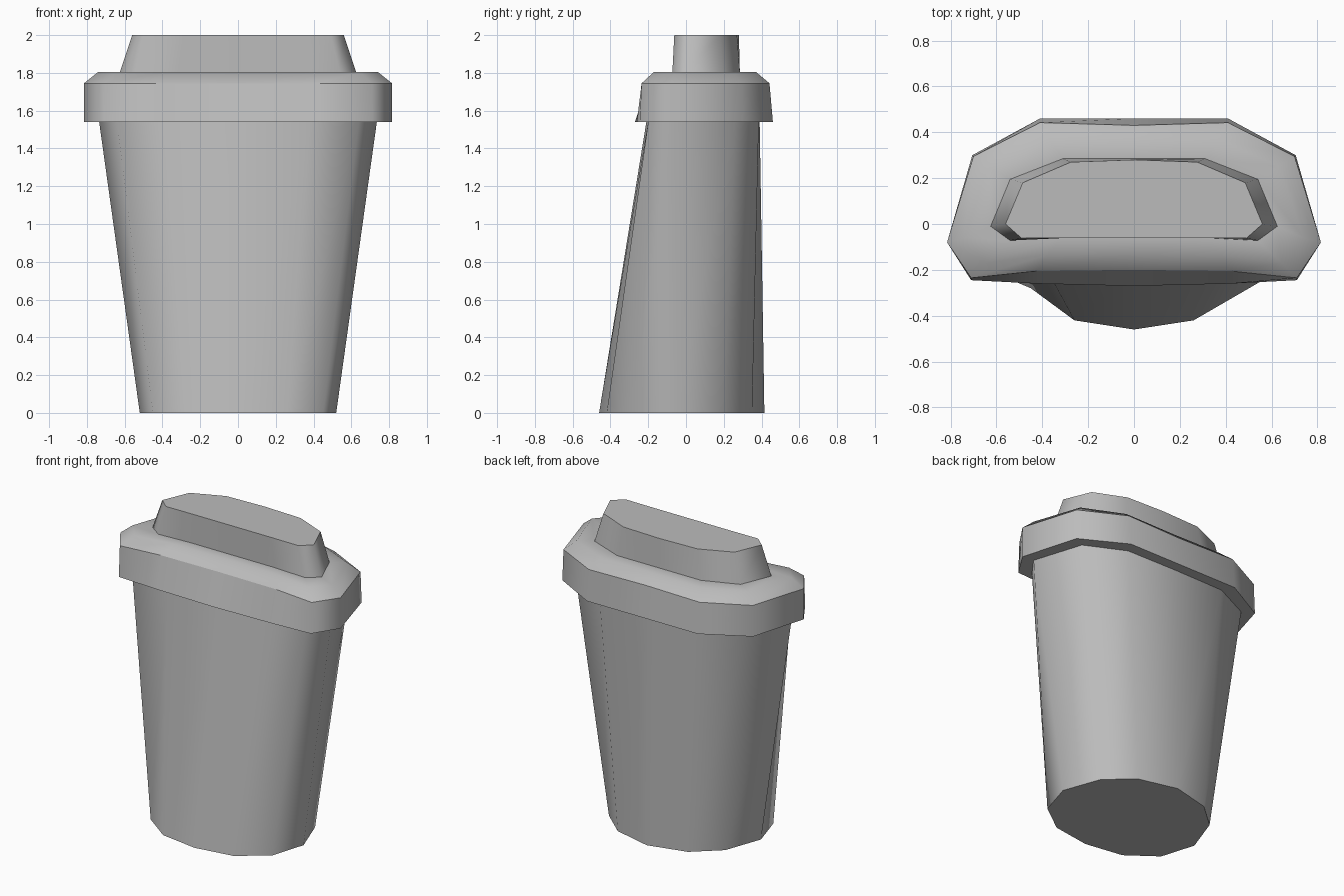
import bpy
import bmesh

if "Cube" in bpy.data.objects:
    bpy.data.objects.remove(bpy.data.objects["Cube"], do_unlink=True)

grey = bpy.data.materials.new("plain grey")
grey.use_nodes = True
grey.diffuse_color = (0.5, 0.5, 0.5, 1)
grey.node_tree.nodes["Principled BSDF"].inputs["Base Color"].default_value = (0.5, 0.5, 0.5, 1)


def loft(name, sections, soft=(), cap_bottom=True, cap_top=True):
    """Skin mirrored half outlines (front centre to back centre), bottom to top.
    Section edges are sharp unless listed in soft; upright edges are smooth."""
    bm = bmesh.new()
    rings = []
    for z, half in sections:
        outline = half + [(-x, y) for x, y in reversed(half[1:-1])]
        rings.append([bm.verts.new((x, y, z)) for x, y in outline])
    for low, high in zip(rings, rings[1:]):
        n = len(low)
        for i in range(n):
            j = (i + 1) % n
            bm.faces.new((low[i], low[j], high[j], high[i]))
    if cap_bottom:
        bm.faces.new(rings[0][::-1])
    if cap_top:
        bm.faces.new(rings[-1])
    for f in bm.faces:
        f.smooth = True
    for k, ring in enumerate(rings):
        if k not in soft:
            for a, b in zip(ring, ring[1:] + ring[:1]):
                bm.edges.get((a, b)).smooth = False
    mesh = bpy.data.meshes.new(name)
    bm.to_mesh(mesh)
    bm.free()
    mesh.materials.append(grey)
    obj = bpy.data.objects.new(name, mesh)
    bpy.context.collection.objects.link(obj)
    return obj


# Tapered cup, oval at the foot and flattened towards the rim
foot = [(0, -.46), (.26, -.42), (.45, -.28), (.52, -.05), (.43, .2), (.26, .35), (0, .415)]
rim = [(0, -.21), (.38, -.2), (.64, -.2), (.735, -.07), (.63, .26), (.37, .385), (0, .39)]
loft("cup_body", [(0, foot), (1.54, rim)], cap_top=False)

# Lid: overhanging skirt with a softened shoulder
skirt = [(0, -.27), (.42, -.26), (.71, -.245), (.815, -.08), (.705, .3), (.41, .46), (0, .46)]
edge = [(0, -.2), (.42, -.205), (.71, -.235), (.815, -.08), (.7, .295), (.41, .442), (0, .43)]
shoulder = [(0, -.13), (.38, -.135), (.645, -.17), (.74, -.06), (.635, .25), (.37, .37), (0, .365)]
plug_base = [(0, -.06), (.31, -.06), (.54, -.072), (.625, -.01), (.54, .195), (.31, .285), (0, .285)]
loft("lid", [(1.54, skirt), (1.745, edge), (1.805, shoulder), (1.805, plug_base)],
     soft=(2,), cap_top=False)

# Raised drinking top
plug_top = [(0, -.06), (.28, -.06), (.49, -.062), (.56, 0), (.485, .18), (.275, .27), (0, .28)]
loft("lid_raised_top", [(1.805, plug_base), (2, plug_top)], cap_bottom=False)
